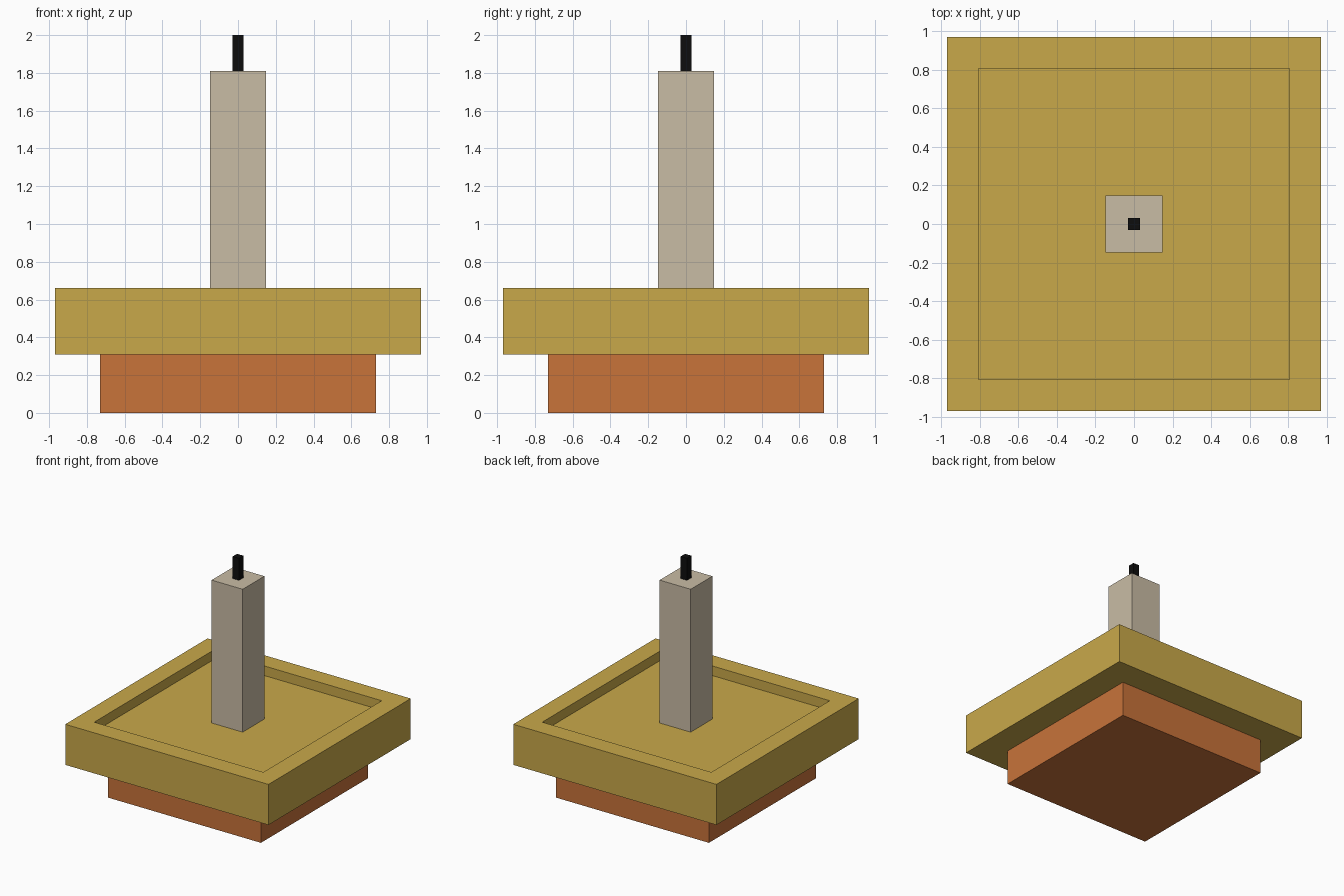
import bpy
import bmesh

default = bpy.data.objects.get("Cube")
if default:
    bpy.data.objects.remove(default, do_unlink=True)


def linear(c):
    c /= 255
    return c / 12.92 if c <= 0.04045 else ((c + 0.055) / 1.055) ** 2.4


def make_material(name, r, g, b):
    mat = bpy.data.materials.new(name)
    mat.use_nodes = True
    color = (linear(r), linear(g), linear(b), 1)
    mat.diffuse_color = color
    mat.node_tree.nodes["Principled BSDF"].inputs["Base Color"].default_value = color
    return mat


def square_block(name, half, bottom, top, mat, rim=0, depth=0):
    """Square block, optionally with a recess sunk into its top face."""
    bm = bmesh.new()
    bmesh.ops.create_cube(bm, size=1)
    for v in bm.verts:
        v.co.x *= 2 * half
        v.co.y *= 2 * half
        v.co.z = top if v.co.z > 0 else bottom
    if depth:
        bm.normal_update()
        lid = max(bm.faces, key=lambda f: f.normal.z)
        bmesh.ops.inset_region(bm, faces=[lid], thickness=rim)
        # Extrude the inner face straight down to form the recess walls
        floor = bmesh.ops.extrude_discrete_faces(bm, faces=[lid])["faces"][0]
        bmesh.ops.translate(bm, verts=floor.verts, vec=(0, 0, -depth))
        bmesh.ops.recalc_face_normals(bm, faces=bm.faces)
    mesh = bpy.data.meshes.new(name)
    bm.to_mesh(mesh)
    bm.free()
    mesh.materials.append(mat)
    obj = bpy.data.objects.new(name, mesh)
    bpy.context.collection.objects.link(obj)
    return obj


brass = make_material("brass yellow", 201, 169, 74)
clay = make_material("clay orange", 200, 115, 58)
wax = make_material("wax beige", 201, 188, 165)
black = make_material("wick black", 13, 13, 13)

plate_bottom, plate_top, recess = 0.31, 0.66, 0.083
candle_top = 1.81

# Foot under the dish
square_block("base", 0.73, 0, plate_bottom, clay)
# Dish with a raised rim
square_block("dish", 0.97, plate_bottom, plate_top, brass, rim=0.23, depth=recess)
# Candle standing on the dish floor, and its wick
square_block("candle", 0.148, plate_top - recess, candle_top, wax)
square_block("wick", 0.03, candle_top, 2, black)
